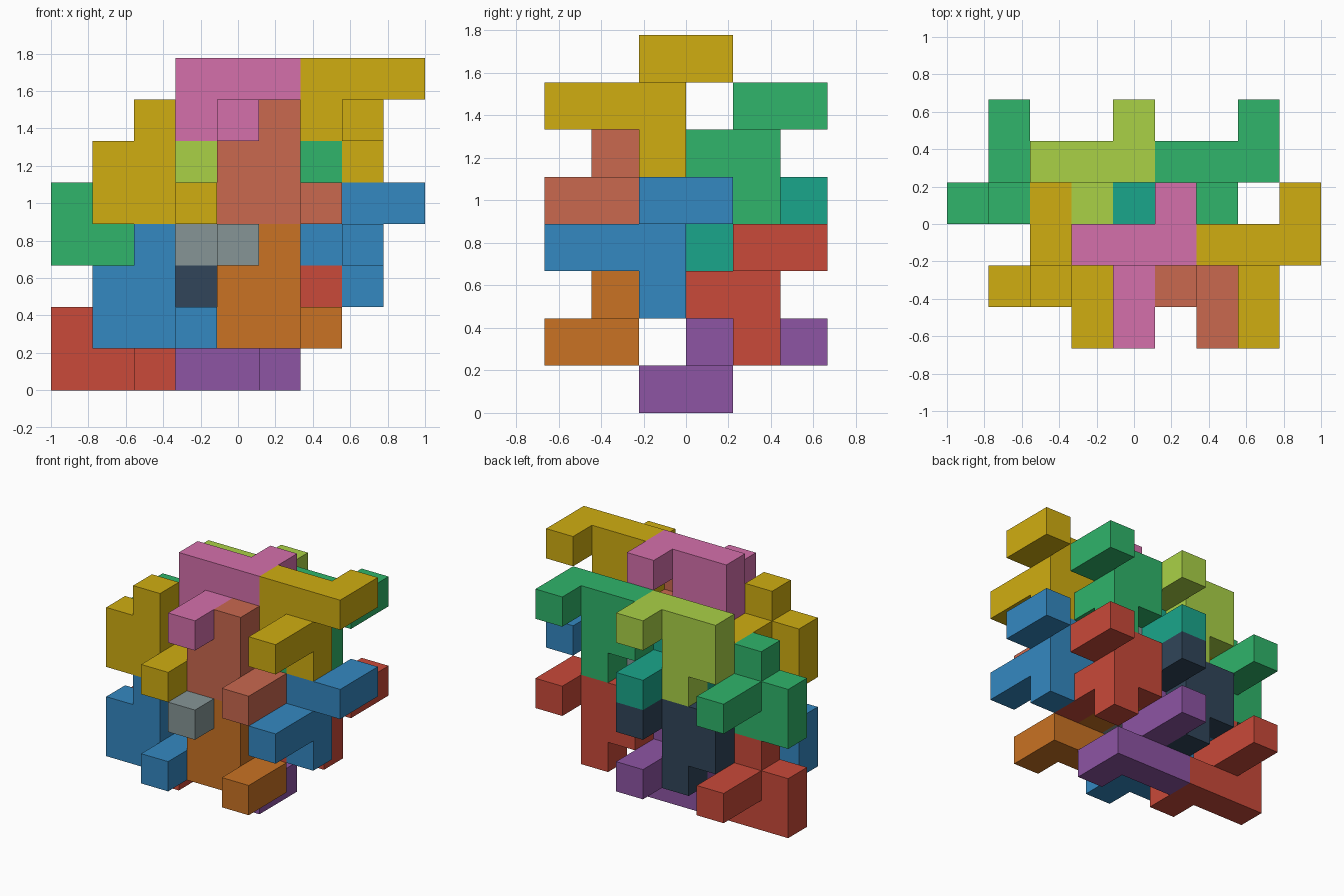
import bpy
import bmesh
from mathutils import Vector

if "Cube" in bpy.data.objects:
    bpy.data.objects.remove(bpy.data.objects["Cube"])

U = 2 / 9                               # edge length of one cube cell
ORIGIN = Vector((-1, -3 * U, 0))        # corner of the cell grid

# One nine-cube puzzle piece: stepped plate, corner tip and a two-cube prong
UPRIGHT = [(0, 0, 0), (1, 0, 0), (2, 0, 0), (0, 0, 1), (1, 0, 1), (1, 0, 2),
           (2, -1, 0), (1, 1, 1), (1, 2, 1)]
# The same piece turned half a revolution about x
FLIPPED = [(x, -y, -z) for x, y, z in UPRIGHT]

COLOURS = {
    "red": "C84B3C", "purple": "8C55A2", "orange": "C87228", "blue": "3787C0",
    "yellow": "CFAC18", "grey": "859495", "navy": "34475A", "green": "33B36A",
    "coral": "C86850", "pink": "D46FAA", "lime": "A8D048", "teal": "20A58A",
}


def material(name):
    mat = bpy.data.materials.get(name)
    if mat is None:
        mat = bpy.data.materials.new(name)
        h = COLOURS[name]
        rgb = [(int(h[i:i + 2], 16) / 255) ** 2.2 for i in (0, 2, 4)]
        mat.diffuse_color = (*rgb, 1)
        mat.use_nodes = True
        mat.node_tree.nodes["Principled BSDF"].inputs["Base Color"].default_value = mat.diffuse_color
    return mat


def piece(name, colour, cells, offset):
    """Join the cells into one closed solid with clean flat faces."""
    bm = bmesh.new()
    filled = {tuple(c[i] + offset[i] for i in range(3)) for c in cells}
    for cell in filled:
        for axis in range(3):
            for side in (0, 1):
                near = list(cell)
                near[axis] += 2 * side - 1
                if tuple(near) in filled:
                    continue
                a, b = (axis + 1) % 3, (axis + 2) % 3
                loop = [(0, 0), (1, 0), (1, 1), (0, 1)]
                verts = []
                for da, db in (loop if side else reversed(loop)):
                    p = Vector(cell)
                    p[axis] += side
                    p[a] += da
                    p[b] += db
                    verts.append(bm.verts.new(ORIGIN + p * U))
                bm.faces.new(verts)
    bmesh.ops.remove_doubles(bm, verts=bm.verts[:], dist=0.001)
    bmesh.ops.dissolve_limit(bm, angle_limit=0.01, verts=bm.verts[:], edges=bm.edges[:])
    mesh = bpy.data.meshes.new(name)
    bm.to_mesh(mesh)
    bm.free()
    mesh.materials.append(material(colour))
    bpy.context.collection.objects.link(bpy.data.objects.new(name, mesh))


# Four layers from front to back; each is a 2 x 2 array of pieces, 3 cells apart
# (name, shape, first cell, colours: low left, low right, high left, high right)
LAYERS = [
    ("front", UPRIGHT, (1, 1, 1), ("blue", "orange", "yellow", "coral")),
    ("front_inner", FLIPPED, (3, 2, 4), ("grey", "blue", "pink", "yellow")),
    ("back_inner", UPRIGHT, (0, 3, 0), ("red", "purple", "green", "teal")),
    ("back", FLIPPED, (2, 4, 3), ("navy", "red", "lime", "green")),
]
for layer, shape, (x, y, z), colours in LAYERS:
    for n, colour in enumerate(colours):
        row, col = divmod(n, 2)
        label = f"{layer}_{('lower', 'upper')[row]}_{('left', 'right')[col]}_piece"
        piece(label, colour, shape, (x + 3 * col, y, z + 3 * row))
